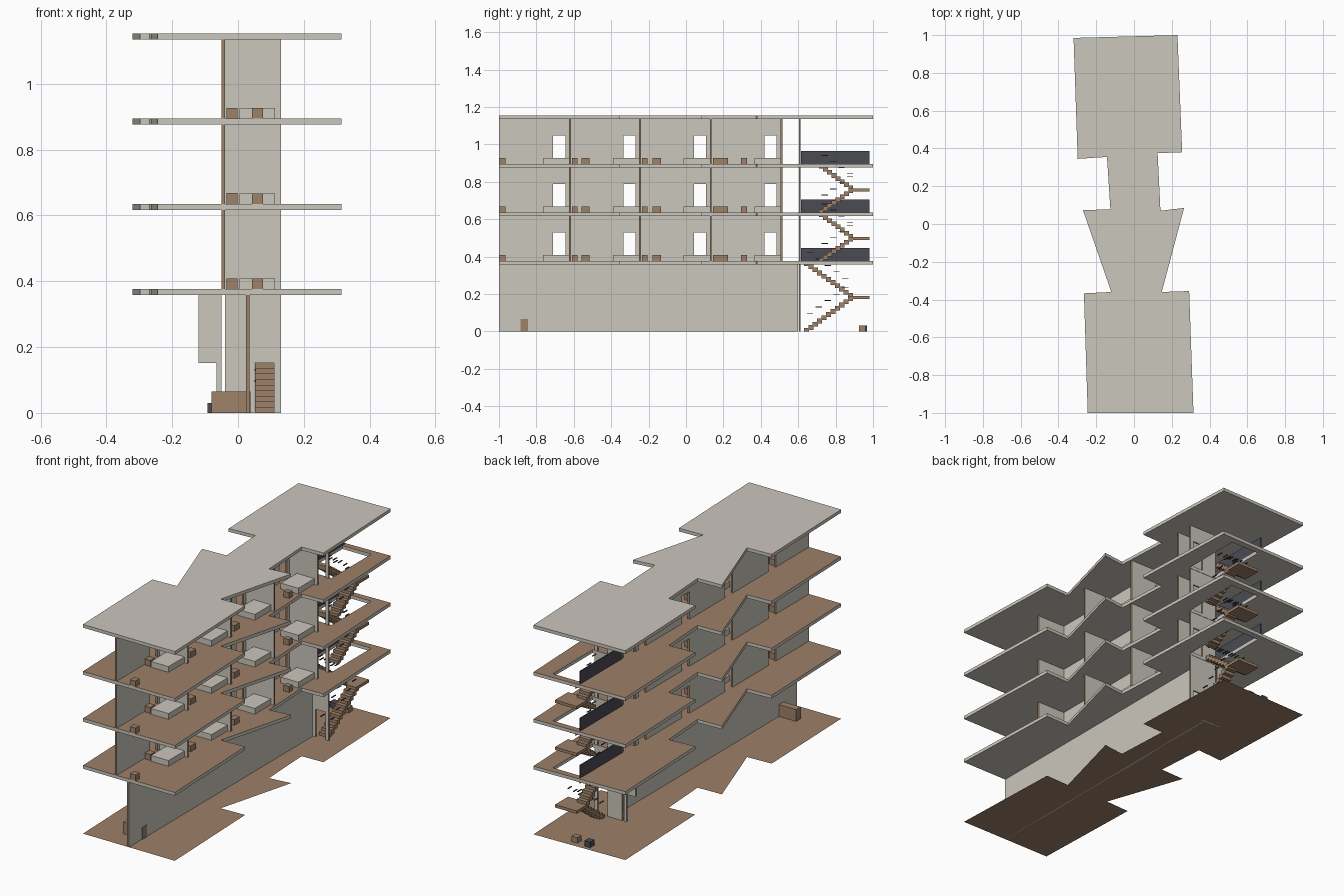
import bpy
import bmesh
from mathutils import Vector

cube = bpy.data.objects.get("Cube")
if cube:
    bpy.data.objects.remove(cube, do_unlink=True)


def material(name, rgb):
    m = bpy.data.materials.new(name)
    m.use_nodes = True
    m.diffuse_color = (*rgb, 1)
    m.node_tree.nodes["Principled BSDF"].inputs["Base Color"].default_value = (*rgb, 1)
    return m


PLASTER = material("pale plaster", (0.60, 0.57, 0.51))
WOOD = material("brown wood", (0.34, 0.22, 0.14))
DARK = material("dark metal", (0.07, 0.07, 0.088))


def finish(bm, name, mats, rule=None):
    bmesh.ops.recalc_face_normals(bm, faces=bm.faces)
    if rule:
        for f in bm.faces:
            f.material_index = 1 if rule(f) else 0
    mesh = bpy.data.meshes.new(name)
    bm.to_mesh(mesh)
    bm.free()
    for m in mats:
        mesh.materials.append(m)
    ob = bpy.data.objects.new(name, mesh)
    bpy.context.collection.objects.link(ob)
    return ob


def add_box(bm, x, y, z):
    verts = bmesh.ops.create_cube(bm, size=1)["verts"]
    for v in verts:
        v.co = Vector([r[0] + (c + 0.5) * (r[1] - r[0]) for r, c in zip((x, y, z), v.co)])


def boxes(name, mat, items):
    bm = bmesh.new()
    for item in items:
        add_box(bm, *item)
    return finish(bm, name, [mat])


def extrude(bm, vec):
    res = bmesh.ops.extrude_face_region(bm, geom=bm.faces[:])
    bmesh.ops.translate(bm, vec=vec, verts=[g for g in res["geom"] if isinstance(g, bmesh.types.BMVert)])


# Shared plan outline of ground, floors and roof
OUTLINE = [(-0.32, 0.985), (0.23, 1), (0.255, 0.38), (0.125, 0.375), (0.14, 0.07),
           (0.265, 0.085), (0.147, -0.36), (0.292, -0.355), (0.315, -1), (-0.245, -1),
           (-0.265, -0.367), (-0.12, -0.36), (-0.27, 0.073), (-0.125, 0.078),
           (-0.143, 0.355), (-0.298, 0.345)]
STAIRWELL = [(-0.035, 0.615), (0.14, 0.615), (0.14, 0.96), (-0.035, 0.96)]


def slab(name, z, thick, mats, hole=None, rule=None):
    bm = bmesh.new()
    for loop in [OUTLINE] + ([hole] if hole else []):
        vs = [bm.verts.new((x, y, z)) for x, y in loop]
        for a, b in zip(vs, vs[1:] + vs[:1]):
            bm.edges.new((a, b))
    bmesh.ops.triangle_fill(bm, use_beauty=True, edges=bm.edges[:])
    if thick:
        extrude(bm, (0, 0, thick))
    return finish(bm, name, mats, rule)


def wall(name, axis, profile, pos, thick=0.01):
    """Upright wall from a (length, height) profile; end and door faces are wood."""
    bm = bmesh.new()
    place = (lambda u, z: (u, pos, z)) if axis == 0 else (lambda u, z: (pos, u, z))
    bm.faces.new([bm.verts.new(place(u, z)) for u, z in profile])
    extrude(bm, (0, thick, 0) if axis == 0 else (thick, 0, 0))
    return finish(bm, name, [PLASTER, WOOD], lambda f: abs(f.normal[axis]) > 0.9)


def door_profile(a, b, z0, z1, doors=()):
    pts = [(a, z0)]
    for d0, d1 in doors:
        pts += [(d0, z0), (d0, z0 + DOOR), (d1, z0 + DOOR), (d1, z0)]
    return pts + [(b, z0), (b, z1), (a, z1)]


DOOR = 0.152
SLAB = 0.018
STEP = 0.259
FLOORS = [0.376 + STEP * i for i in range(3)]
ROOF_TOP = FLOORS[2] + STEP
UNIT_ENDS = [-0.62, -0.245, 0.132, 0.51]

# Ground plane, floor slabs and roof
slab("ground", 0, 0, [WOOD])
for i, z in enumerate(FLOORS):
    slab(f"floor_slab_{i + 1}", z - SLAB, SLAB, [PLASTER, WOOD], STAIRWELL, lambda f: f.normal.z > 0.9)
slab("roof", ROOF_TOP - SLAB, SLAB, [PLASTER])

# Ground storey walls and counter
low = FLOORS[0] - SLAB
wall("ground_spine_wall", 1, door_profile(-1, 0.6, 0, low), 0.025)
wall("ground_rear_wall", 0, door_profile(-0.04, 0.13, 0, low, [(0.05, 0.11)]), 0.603)
wall("ground_side_panel", 0, [(-0.12, DOOR), (-0.065, DOOR), (-0.065, 0), (-0.05, 0),
                              (-0.05, low), (-0.12, low)], 0.603)
boxes("ground_counter", WOOD, [((-0.08, 0.038), (-0.885, -0.845), (0, 0.065))])
boxes("yard_seat", WOOD, [((-0.01, 0.025), (0.925, 0.96), (0, 0.03))])
boxes("yard_dark_seat", DARK, [((-0.093, -0.058), (0.93, 0.968), (0, 0.03))])

# Upper storeys: spine wall with doors, cross walls, furniture and railing
TABLES = [(0.042, -1, -0.965), (0.07, -0.56, -0.515), (0.07, -0.18, -0.135), (0.07, 0.295, 0.325)]
SHELVES = [(-0.76, -0.72), (-0.61, -0.58), (-0.235, -0.205), (0.145, 0.225)]
for i, z in enumerate(FLOORS):
    n = i + 1
    top = z + STEP - SLAB
    doors = [(e - 0.09, e - 0.025) for e in UNIT_ENDS]
    wall(f"spine_wall_{n}", 1, door_profile(-1, 0.51, z, top, doors), -0.05)
    for k, e in enumerate(UNIT_ENDS):
        wall(f"cross_wall_{n}_{k + 1}", 0, door_profile(-0.04, 0.13, z, top), e - 0.005)
    wall(f"rear_wall_{n}", 0, door_profile(-0.04, 0.13, z, top, [(0.05, 0.11)]), 0.603)
    boxes(f"beds_{n}", PLASTER, [((0.005, 0.112), (e - 0.145, e - 0.005), (z, z + 0.032)) for e in UNIT_ENDS])
    boxes(f"tables_{n}", WOOD, [((x, x + 0.034), (a, b), (z, z + 0.032)) for x, a, b in TABLES])
    boxes(f"shelves_{n}", WOOD, [((-0.035, -0.001), (a, b), (z, z + 0.033)) for a, b in SHELVES])
    boxes(f"stair_railing_{n}", DARK, [((-0.043, -0.037), (0.615, 0.98), (z, z + 0.07))])


# Stairs: two flights and a half landing per storey, with short handrail bars
def stairs(n, z0, z1, y_foot, count):
    y_turn = 0.89
    rise = (z1 - z0) / (2 * count)
    run = (y_turn - y_foot) / count
    mid = z0 + rise * count
    steps, bars = [], []
    for i in range(count):
        y = y_foot + run * i
        up = z0 + rise * (i + 1)
        down = z1 - rise * i
        for x, z in (((0.052, 0.112), up), ((-0.02, 0.04), down)):
            steps.append((x, (y, y + run * 1.15), (max(z0, z - rise * 1.5), z)))
            if i % 2:
                for side in x:
                    bars.append(((side - 0.003, side + 0.003), (y - 0.008, y + 0.026), (z + 0.06, z + 0.064)))
    steps.append(((-0.02, 0.112), (y_turn - 0.01, 0.98), (mid - 0.016, mid)))
    boxes(f"stairs_{n}", WOOD, steps)
    boxes(f"handrail_bars_{n}", DARK, bars)


stairs(1, 0, FLOORS[0], 0.63, 11)
stairs(2, FLOORS[0], FLOORS[1], 0.71, 8)
stairs(3, FLOORS[1], FLOORS[2], 0.71, 8)
